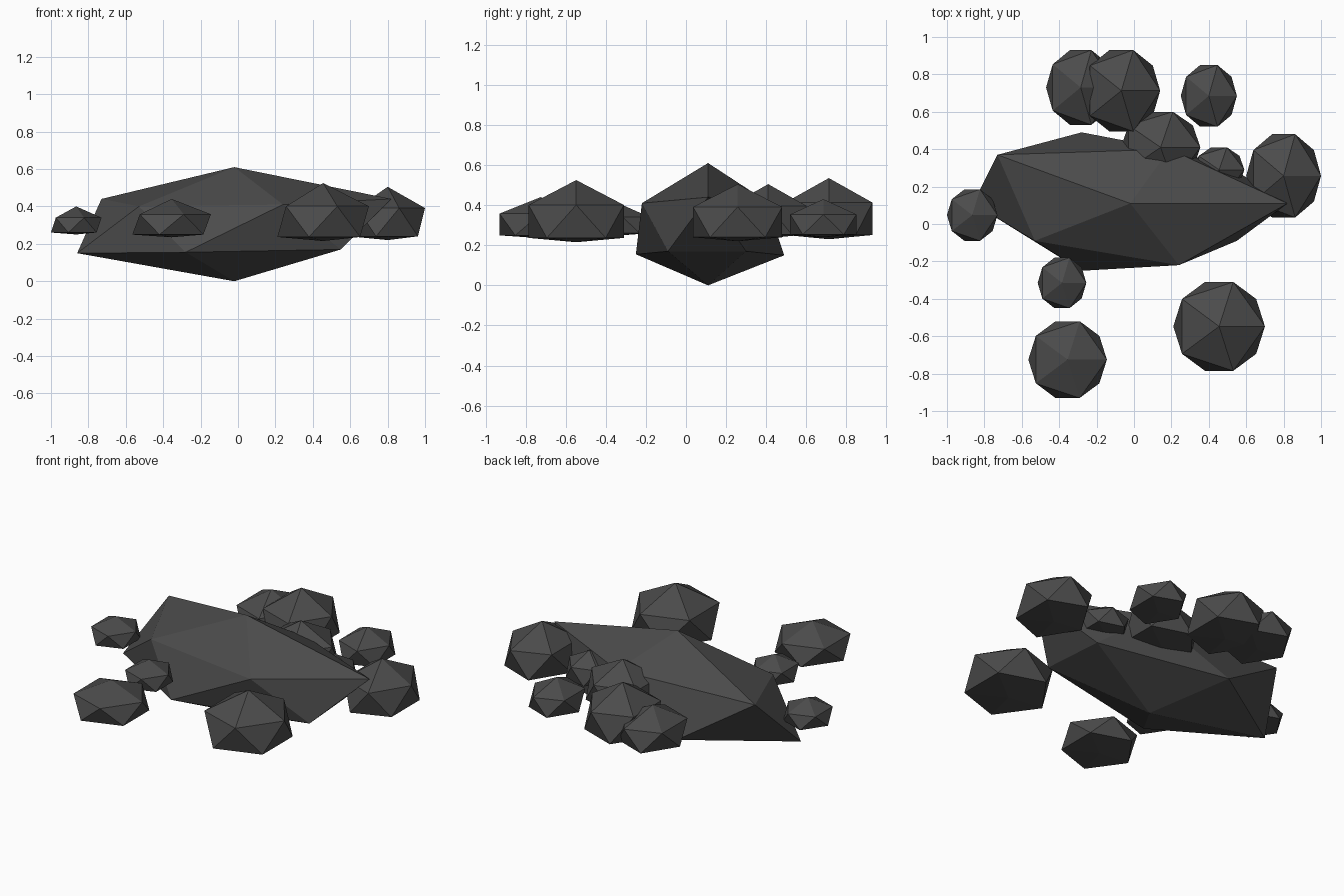
import bpy, math

if "Cube" in bpy.data.objects:
    bpy.data.objects.remove(bpy.data.objects["Cube"])

stone = bpy.data.materials.new("dark grey stone")
stone.diffuse_color = (0.07, 0.07, 0.07, 1)
stone.use_nodes = True
stone.node_tree.nodes["Principled BSDF"].inputs["Base Color"].default_value = stone.diffuse_color


def boulder(name, top, upper, lower, bottom):
    """Twenty-sided rock: two five-point rings (counter-clockwise) and two tips."""
    verts = [top] + upper + lower + [bottom]
    faces = []
    for i in range(5):
        j = (i + 1) % 5
        u0, u1, l0, l1 = 1 + i, 1 + j, 6 + i, 6 + j
        faces += [(0, u0, u1), (u0, l0, u1), (l0, l1, u1), (11, l1, l0)]
    mesh = bpy.data.meshes.new(name)
    mesh.from_pydata(verts, [], faces)
    mesh.materials.append(stone)
    obj = bpy.data.objects.new(name, mesh)
    bpy.context.collection.objects.link(obj)


def ring(x, y, z, hx, hy, start):
    angles = [math.radians(start + 72 * i) for i in range(5)]
    return [(x + hx * math.cos(a), y + hy * math.sin(a), z) for a in angles]


# Large central slab
boulder("main_rock", (-0.02, 0.11, 0.61),
        [(0.82, 0.11, 0.44), (0.19, 0.40, 0.42), (-0.73, 0.37, 0.44),
         (-0.53, -0.09, 0.40), (0.24, -0.22, 0.41)],
        [(0.52, 0.30, 0.17), (-0.28, 0.49, 0.15), (-0.86, 0.11, 0.15),
         (-0.28, -0.25, 0.155), (0.55, -0.09, 0.17)],
        (-0.02, 0.11, 0.0))

# Small flattened rocks: x min, x max, y min, y max, bottom, top
small_rocks = {
    "front_right_rock": (0.21, 0.70, -0.785, -0.31, 0.215, 0.525),
    "right_rock": (0.60, 1.00, 0.035, 0.48, 0.22, 0.505),
    "left_rock": (-1.00, -0.73, -0.09, 0.185, 0.25, 0.40),
    "front_pebble": (-0.515, -0.255, -0.45, -0.18, 0.25, 0.40),
    "front_left_rock": (-0.565, -0.145, -0.93, -0.52, 0.235, 0.44),
    "back_left_rock": (-0.47, -0.10, 0.53, 0.93, 0.235, 0.46),
    "back_rock": (-0.275, 0.14, 0.495, 0.93, 0.23, 0.535),
    "back_right_rock": (0.25, 0.55, 0.52, 0.85, 0.24, 0.43),
    "inner_back_rock": (-0.07, 0.355, 0.22, 0.60, 0.235, 0.505),
    "inner_right_rock": (0.32, 0.59, 0.17, 0.41, 0.25, 0.43),
}
for name, (x0, x1, y0, y1, z0, z1) in small_rocks.items():
    x, y = (x0 + x1) / 2, (y0 + y1) / 2
    hx, hy = (x1 - x0) / 2, (y1 - y0) / 2 / 0.951
    h = z1 - z0
    boulder(name, (x, y, z1),
            ring(x, y, z0 + 0.6 * h, hx, hy, 0),
            ring(x, y, z0 + 0.07 * h, hx, hy, 36),
            (x, y, z0))
